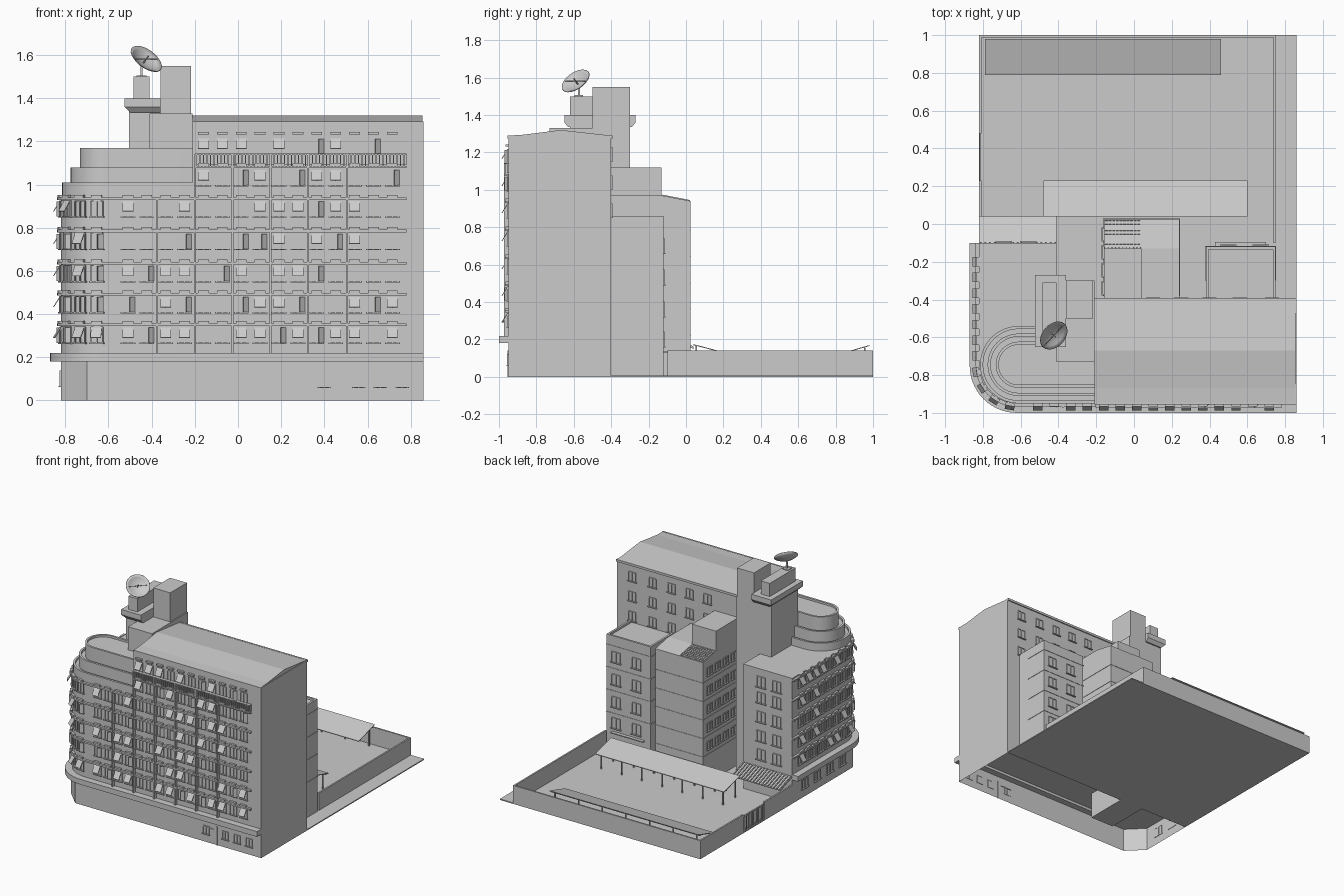
import bpy, bmesh, math, random
from mathutils import Matrix, Vector

if "Cube" in bpy.data.objects:
    bpy.data.objects.remove(bpy.data.objects["Cube"])
random.seed(4)

def finish(name, bm, smooth=False):
    me = bpy.data.meshes.new(name)
    bm.to_mesh(me); bm.free()
    ob = bpy.data.objects.new(name, me)
    bpy.context.collection.objects.link(ob)
    if smooth:
        bpy.ops.object.select_all(action='DESELECT')
        ob.select_set(True)
        bpy.context.view_layer.objects.active = ob
        bpy.ops.object.shade_smooth_by_angle(angle=math.radians(30))
    return ob

def cube(bm, m, sx, sy, sz):
    bmesh.ops.create_cube(bm, size=1, matrix=m @ Matrix.Diagonal((sx, sy, sz, 1)))

def bb(bm, x0, x1, y0, y1, z0, z1):
    cube(bm, Matrix.Translation(((x0+x1)/2, (y0+y1)/2, (z0+z1)/2)), x1-x0, y1-y0, z1-z0)

def boxes(name, *lims):
    bm = bmesh.new()
    for l in lims:
        bb(bm, *l)
    return finish(name, bm)

def extrude(name, low, high, smooth=False, bottom=True):
    bm = bmesh.new()
    a = [bm.verts.new(p) for p in low]
    b = [bm.verts.new(p) for p in high]
    bm.faces.new(b)
    bot = bm.faces.new(a[::-1])
    n = len(a)
    for i in range(n):
        bm.faces.new((a[i], a[(i+1) % n], b[(i+1) % n], b[i]))
    bmesh.ops.recalc_face_normals(bm, faces=bm.faces)
    if not bottom:
        bmesh.ops.delete(bm, geom=[bot], context='FACES_ONLY')
    return finish(name, bm, smooth)

def prism(name, pts, z0, z1, smooth=False, bottom=True):
    return extrude(name, [(x, y, z0) for x, y in pts], [(x, y, z1) for x, y in pts], smooth, bottom)

def profile_x(name, yz, x0, x1):
    return extrude(name, [(x0, y, z) for y, z in yz], [(x1, y, z) for y, z in yz])

def arc(cx, cy, r, a0, a1, n=14):
    return [(cx + r*math.cos(math.radians(a0+(a1-a0)*i/n)),
             cy + r*math.sin(math.radians(a0+(a1-a0)*i/n))) for i in range(n+1)]

def street(d, x1):          # street frontage with rounded corner, offset by d
    return [(-.82-d, -.1)] + arc(-.62, -.75, .2+d, 180, 270) + [(x1, -.95-d)]

def tier(r):                # U-shaped setback outline
    return [(-.2, -.745+r)] + arc(-.61, -.745, r, 90, 270, 24) + [(-.2, -.745-r)]

ARC = .2*math.pi/2
def frontage(s):            # placement frame on the frontage: local -y points outwards
    if s < .65:
        p, a = (-.82, -.1-s), -90
    elif s < .65+ARC:
        t = (s-.65)/ARC*math.pi/2
        p, a = (-.62-.2*math.cos(t), -.75-.2*math.sin(t)), math.degrees(t)-90
    else:
        p, a = (-.62+s-.65-ARC, -.95), 0
    return Matrix.Translation((p[0], p[1], 0)) @ Matrix.Rotation(math.radians(a), 4, 'Z')

def face(x, y, deg):
    return Matrix.Translation((x, y, 0)) @ Matrix.Rotation(math.radians(deg), 4, 'Z')

T = Matrix.Translation
def window(bm, m, z, w, h):  # frame, mullion and sill
    for sx in (-w/2, 0, w/2):
        cube(bm, m @ T((sx, -.002, z)), .005, .008, h)
    cube(bm, m @ T((0, -.002, z+h/2)), w, .008, .006)
    cube(bm, m @ T((0, -.004, z-h/2)), w*1.25, .014, .006)

# Site slab, perimeter walls and gate
boxes("yard_floor", (-.82, .86, -.4, 1, 0, .008))
boxes("yard_wall", (-.82, .75, .988, 1, 0, .14), (.738, .75, -.1, 1, 0, .14),
      (-.82, -.808, .48, 1, 0, .14), (-.82, -.808, -.1, .23, 0, .14))
boxes("yard_gate", (-.817, -.812, .23, .48, .115, .125),
      *[(-.818, -.811, .235+.02*i, .241+.02*i, .008, .13) for i in range(13)])

# Open-bottomed ground floor with chamfered corner, and the projecting ledge
prism("ground_floor", [(-.82, -.1), (-.82, -.83), (-.70, -.95), (.86, -.95), (.86, -.4),
                       (-.41, -.4), (-.41, -.1)], 0, .2, bottom=False)
prism("street_ledge", street(.05, .86) + [(.86, -.9), (-.41, -.9), (-.41, -.1)], .18, .22, True)

# Main slab with shallow gabled roof
profile_x("main_slab", [(-.95, .2), (-.95, 1.29), (-.87, 1.295), (-.67, 1.32), (-.4, 1.29), (-.4, .2)], -.21, .855)
boxes("slab_end_wall", (.85, .86, -.95, -.4, .2, 1.29))
boxes("roof_edge_trim", (-.21, .86, -.955, -.945, 1.275, 1.292), (-.21, .86, -.405, -.392, 1.275, 1.292))

# Rounded wing and its setbacks with parapets
prism("rounded_wing", street(0, -.2) + [(-.2, -.4), (-.41, -.4), (-.41, -.1)], .2, .95, True)
for i, (r, z0, z1) in enumerate(((.205, .93, 1.01), (.165, .98, 1.08), (.122, 1.05, 1.17))):
    prism(f"setback_{i+1}", tier(r), z0, z1-.015, True)
    prism(f"setback_parapet_{i+1}", tier(r) + tier(r-.016)[::-1], z0, z1, True)

# Stair core, tower, tank platform
boxes("stair_core", (-.41, -.21, -.73, -.3, 0, 1.33))
boxes("lift_tower", (-.36, -.218, -.5, -.3, 0, 1.55))
boxes("platform_column", (-.505, -.36, -.62, -.3, .9, 1.34))
extrude("tank_platform",
        [(-.5, -.63, 1.335), (-.36, -.63, 1.335), (-.36, -.29, 1.335), (-.5, -.29, 1.335)],
        [(-.525, -.65, 1.36), (-.36, -.65, 1.36), (-.36, -.27, 1.36), (-.525, -.27, 1.36)])
boxes("platform_rim", (-.525, -.36, -.65, -.27, 1.36, 1.4))
boxes("tank_box", (-.485, -.41, -.62, -.31, 1.4, 1.5))

# Satellite dish on a mast
n = Vector((.52, -.48, .7)).normalized()
M = T((-.425, -.59, 1.582)) @ n.to_track_quat('Z', 'Y').to_matrix().to_4x4()
bm = bmesh.new()
prof = [bm.verts.new((.085*t/5, 0, .03*(t/5)**2-.03)) for t in range(6)]
edges = [bm.edges.new(prof[i:i+2]) for i in range(5)]
bmesh.ops.spin(bm, geom=prof+edges, cent=(0, 0, 0), axis=(0, 0, 1), angle=math.tau, steps=24, use_duplicate=False)
bmesh.ops.remove_doubles(bm, verts=bm.verts, dist=1e-5)
bmesh.ops.recalc_face_normals(bm, faces=bm.faces)
dish = finish("satellite_dish", bm, True)
dish.matrix_world = M
dish.modifiers.new("thickness", 'SOLIDIFY').thickness = .004
bm = bmesh.new()
bb(bm, -.452, -.442, -.577, -.567, 1.5, 1.555)
bb(bm, -.47, -.425, -.595, -.55, 1.5, 1.506)
cube(bm, M @ T((0, 0, -.005)), .005, .005, .05)
cube(bm, M @ T((0, 0, .001)), .165, .003, .003)
finish("dish_mast", bm)

# Rear middle block with sloped roof, upper box and tiled patch
profile_x("rear_middle_block", [(-.4, 0), (-.4, .97), (-.13, .97), (.025, .94), (.025, 0)], -.16, .24)
boxes("rear_upper_box", (-.16, .04, -.4, -.13, .9, 1.12))
bm = bmesh.new()
slope = T((-.06, -.052, .957)) @ Matrix.Rotation(-math.atan2(.03, .155), 4, 'X')
for i in range(11):
    cube(bm, slope @ T((-.095+.019*i, 0, 0)), .004, .15, .006)
for i in range(9):
    cube(bm, slope @ T((0, -.072+.018*i, 0)), .195, .004, .006)
finish("roof_tile_grid", bm)

# Rear right block with parapet
boxes("rear_right_block", (.38, .75, -.4, -.12, 0, .845))
boxes("rear_right_parapet", (.38, .395, -.4, -.12, .84, .86), (.735, .75, -.4, -.12, .84, .86),
      (.38, .75, -.135, -.12, .84, .86))
boxes("rear_door_canopy", (.43, .7, -.12, -.095, .13, .137))
boxes("rear_floor_bands",
      *[(.377, .753, -.3, -.117, z, z+.006) for z in (.27, .44, .61, .78)],
      *[(-.163, .243, -.38, .028, z, z+.006) for z in (.22, .36, .5, .64, .78)])

# Floor bands, fins and louvre strip on the street side
BANDS = [.35, .492, .636, .785, .935]
for i, z in enumerate(BANDS):
    prism(f"floor_band_{i+1}", street(.018, .78) + street(-.01, .78)[::-1], z-.006, z+.006, True)
boxes("facade_fins", *[(x-.005, x+.005, -.972, -.94, .22, 1.14 if x > -.3 else .94)
                       for x in (-.375, -.2, -.025, .15, .325, .505)])
boxes("upper_louvres", (-.2, .78, -.958, -.94, 1.09, 1.14), (-.2, .78, -.974, -.94, 1.138, 1.144),
      (-.2, .78, -.974, -.94, 1.078, 1.086),
      *[(-.195+.0163*i, -.19+.0163*i, -.968, -.94, 1.085, 1.14) for i in range(60)])

# Street windows, planters, shutters and awnings
wins, plant, awn = bmesh.new(), bmesh.new(), bmesh.new()
flats = [.65+ARC+.62+x for x in [-.51+.0875*k for k in range(15)]]
spots = [.1+.083*k for k in range(11)] + flats
for s in spots:
    m = frontage(s)
    for zb in BANDS + ([1.08, 1.225] if s > .65+ARC+.45 else []):
        z = zb-.048
        window(wins, m, z, .055, .075)
        cube(plant, m @ T((0, -.008, zb+.012)), .05, .016, .012)
        r = random.random()
        if r < .32:
            cube(awn, m @ T((0, -.02, z+.012)) @ Matrix.Rotation(math.radians(-32), 4, 'X'), .05, .004, .055)
        elif r < .55:
            cube(awn, m @ T((.02, -.012, z)) @ Matrix.Rotation(math.radians(35), 4, 'Z'), .028, .004, .07)
finish("street_windows", wins)
finish("window_planters", plant)
finish("window_awnings", awn)

# Rear and side windows
bm = bmesh.new()
for x in (.73, .56, .4, .25, .1):
    for z in (1.19, 1.04, .89):
        window(bm, face(x, -.4, 180), z, .06, .07)
for x in (.67, .50):
    for z in (.7, .53, .36, .2):
        window(bm, face(x, -.12, 180), z, .07, .08)
for x in (-.56, -.69):
    for z in (.85, .73, .585, .44, .3):
        window(bm, face(x, -.1, 180), z, .07, .08)
for k in range(4):
    for z in (.29, .43, .57, .71, .85):
        window(bm, face(-.16, -.34+.095*k, -90), z, .06, .06)
finish("rear_windows", bm)

# Ground floor windows and door
bm = bmesh.new()
for x in (.4, .56, .66, .76):
    window(bm, face(x, -.95, 0), .09, .05, .06)
for y in (-.25, -.4, -.55, -.7):
    window(bm, face(-.82, y, -90), .1, .07, .07)
bb(bm, .488, .493, -.955, -.945, 0, .14)
bb(bm, .37, .46, -.956, -.945, .11, .115)
finish("ground_windows", bm)

# Yard canopies on posts, and the ribbed canopy by the wing
def canopy(name, x0, x1, y0, z0, y1, z1, posts_y, posts_z):
    profile_x(name, [(y0, z0), (y1, z1), (y1, z1+.005), (y0, z0+.005)], x0, x1)
    boxes(name + "_posts", *[(x-.004, x+.004, posts_y-.004, posts_y+.004, 0, posts_z)
                             for x in [x0+.03+(x1-x0-.06)*i/6 for i in range(7)]])
    boxes(name + "_beam", (x0, x1, posts_y-.004, posts_y+.004, posts_z-.006, posts_z))

canopy("yard_canopy", -.48, .6, .04, .17, .23, .12, .2, .127)
canopy("yard_canopy_shade", -.48, .6, .041, .169, .06, .164, .055, .165)
canopy("back_canopy", -.79, .46, .79, .11, .98, .165, .955, .157)
profile_x("ribbed_canopy", [(-.1, .2), (.04, .15), (.04, .156), (-.1, .206)], -.82, -.41)
bm = bmesh.new()
for i in range(17):
    cube(bm, T((-.812+.0247*i, -.03, .182)) @ Matrix.Rotation(-math.atan2(.05, .14), 4, 'X'), .008, .148, .012)
finish("canopy_ribs", bm)
